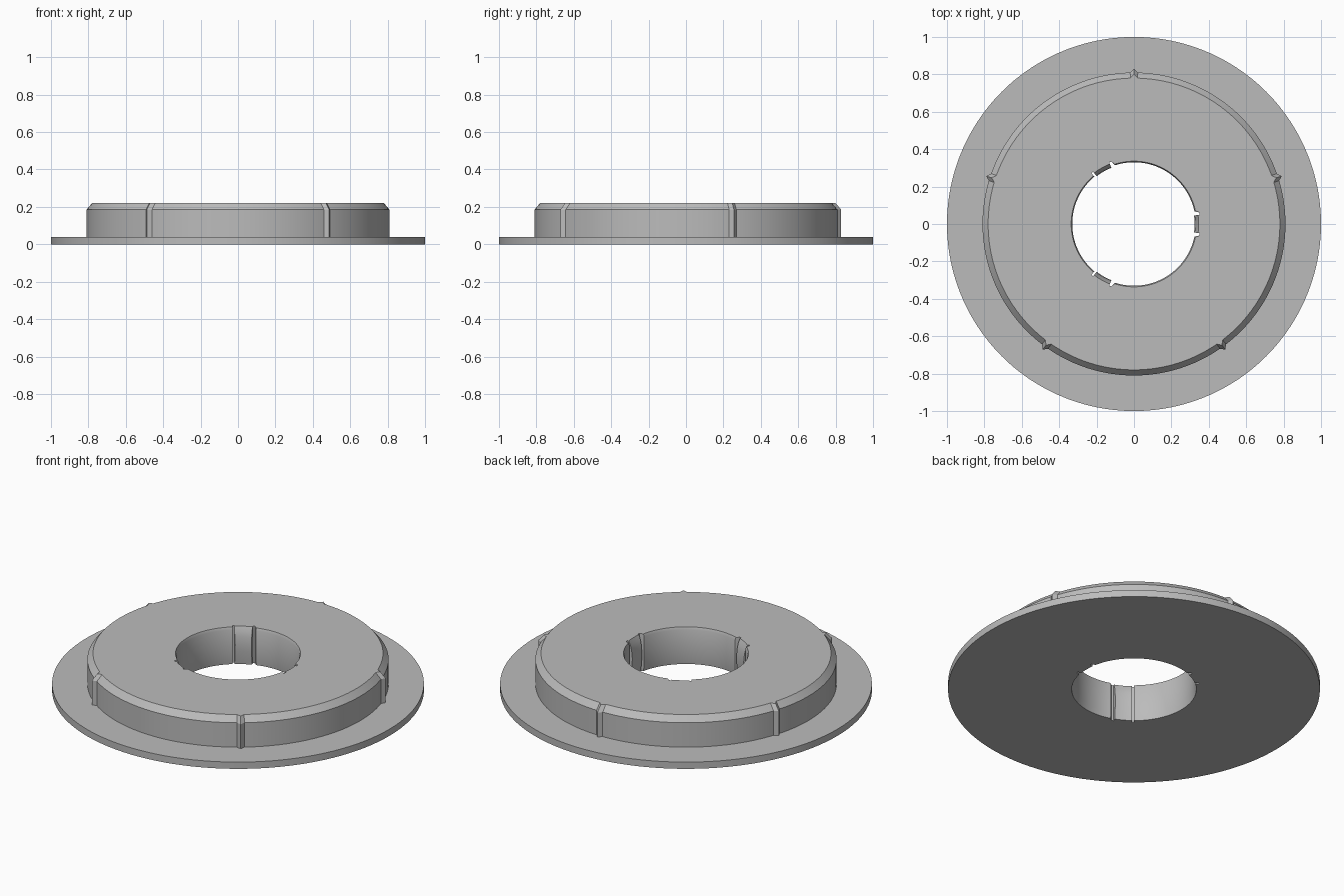
import bpy, bmesh, math

old = bpy.data.objects.get("Cube")
if old:
    bpy.data.objects.remove(old, do_unlink=True)

grey = bpy.data.materials.new("plain grey")
grey.use_nodes = True
colour = (0.5, 0.5, 0.5, 1)
grey.diffuse_color = colour
grey.node_tree.nodes["Principled BSDF"].inputs["Base Color"].default_value = colour

TAU = math.tau
RIDGES = [math.pi / 2 + i * TAU / 5 for i in range(5)]
CLIPS = [i * TAU / 3 for i in range(3)]
RIDGE_HALF, NOTCH_HALF, TAB_HALF = 0.025, 0.175, 0.14
NOTCH_R = 0.355


def offset(a, centres):
    """Smallest angular distance from a to any of the centres."""
    return min(abs((a - c + math.pi) % TAU - math.pi) for c in centres)


def finish(name, bm):
    bmesh.ops.recalc_face_normals(bm, faces=bm.faces)
    mesh = bpy.data.meshes.new(name)
    bm.to_mesh(mesh)
    bm.free()
    mesh.materials.append(grey)
    obj = bpy.data.objects.new(name, mesh)
    bpy.context.collection.objects.link(obj)
    bpy.ops.object.select_all(action='DESELECT')
    obj.select_set(True)
    bpy.context.view_layer.objects.active = obj
    bpy.ops.object.shade_smooth_by_angle(angle=math.radians(25))
    return obj


def sweep(name, profile, angles, radius, closed):
    """Turn a closed (kind, radius, height) profile through the angles."""
    bm = bmesh.new()
    loops = []
    for a in angles:
        loop = []
        for kind, r, z in profile:
            rr = radius(kind, r, a)
            loop.append(bm.verts.new((rr * math.cos(a), rr * math.sin(a), z)))
        loops.append(loop)
    n, m = len(loops), len(profile)
    for i in range(n if closed else n - 1):
        p, q = loops[i], loops[(i + 1) % n]
        for j in range(m):
            k = (j + 1) % m
            bm.faces.new((p[j], q[j], q[k], p[k]))
    if not closed:
        bm.faces.new(loops[0])
        bm.faces.new(loops[-1])
    return finish(name, bm)


# Flanged hub with ridges outside and notches in the bore
def body_radius(kind, r, a):
    if kind == "hub":
        return r + 0.02 * max(0, 1 - offset(a, RIDGES) / RIDGE_HALF)
    if kind == "bore" and offset(a, CLIPS) < NOTCH_HALF:
        return NOTCH_R
    return r


body_profile = [
    ("bore", 0.335, 0), ("rim", 1, 0), ("rim", 1, 0.04),
    ("hub", 0.81, 0.04), ("hub", 0.81, 0.185), ("hub", 0.78, 0.22),
    ("bore", 0.336, 0.22), ("bore", 0.33, 0.205), ("bore", 0.33, 0.04),
]
angles = [i * TAU / 120 for i in range(120)]
for c in RIDGES:
    angles += [c - RIDGE_HALF, c, c + RIDGE_HALF]
for c in CLIPS:
    for s in (-1, 1):
        angles += [c + s * NOTCH_HALF, c + s * (NOTCH_HALF - 0.001)]
angles = sorted({round(a % TAU, 5) for a in angles})
sweep("flanged_hub", body_profile, angles, body_radius, True)

# Bowed clip tabs standing in the notches
tab_profile = [
    ("tab", 0.365, 0), ("tab", 0.334, 0), ("tab", 0.33, 0.03),
    ("tab", 0.325, 0.08), ("tab", 0.324, 0.12), ("tab", 0.328, 0.165),
    ("tab", 0.335, 0.195), ("tab", 0.346, 0.22), ("tab", 0.365, 0.22),
]
for i, c in enumerate(CLIPS):
    steps = [c + TAB_HALF * (k / 4 - 1) for k in range(9)]
    sweep(f"clip_tab_{i + 1}", tab_profile, steps, lambda kind, r, a: r, False)
